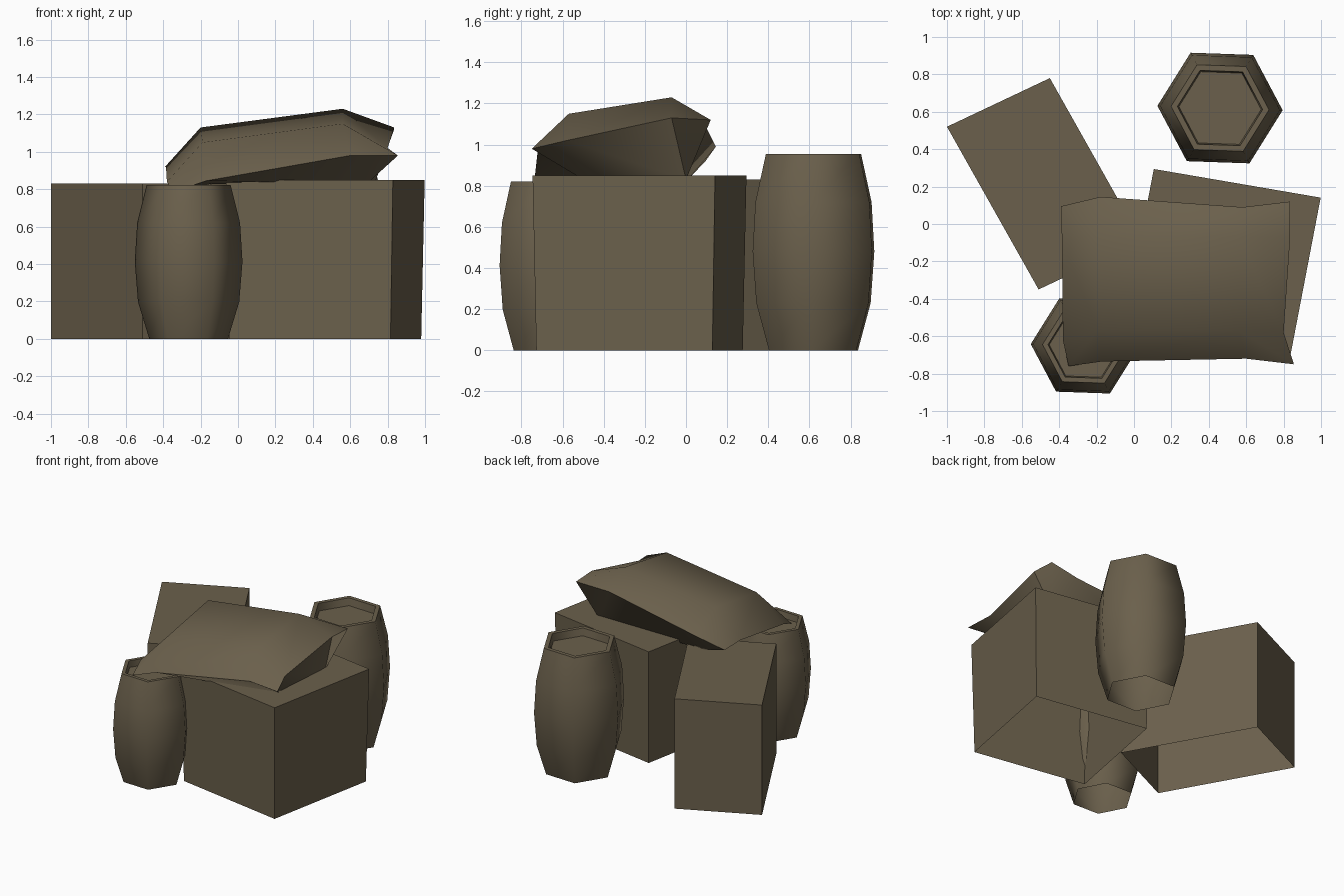
import bpy
import bmesh
import math
from mathutils import Matrix, Vector

if "Cube" in bpy.data.objects:
    bpy.data.objects.remove(bpy.data.objects["Cube"], do_unlink=True)

# One drab brown for everything
drab = bpy.data.materials.new("drab_brown")
drab.use_nodes = True
colour = (0.146, 0.117, 0.072, 1)
drab.diffuse_color = colour
shader = drab.node_tree.nodes["Principled BSDF"]
shader.inputs["Base Color"].default_value = colour
shader.inputs["Roughness"].default_value = 0.9


def finish(name, bm, smooth_angle=None):
    bmesh.ops.recalc_face_normals(bm, faces=bm.faces[:])
    mesh = bpy.data.meshes.new(name)
    bm.to_mesh(mesh)
    bm.free()
    mesh.materials.append(drab)
    obj = bpy.data.objects.new(name, mesh)
    bpy.context.collection.objects.link(obj)
    if smooth_angle:
        bpy.ops.object.select_all(action="DESELECT")
        obj.select_set(True)
        bpy.context.view_layer.objects.active = obj
        bpy.ops.object.shade_smooth_by_angle(angle=math.radians(smooth_angle))
    return obj


def crate(name, centre, side_a, side_b, height, taper=1.0):
    """Bottomless box spanned by two ground edges, narrowed at its foot by taper."""
    bm = bmesh.new()
    bmesh.ops.create_cube(bm, size=1)
    base = [f for f in bm.faces if f.calc_center_median().z < -0.4]
    bmesh.ops.delete(bm, geom=base, context="FACES_ONLY")
    for v in bm.verts:
        scale = taper if v.co.z < 0 else 1.0
        flat = Vector(centre) + scale * (v.co.x * Vector(side_a) + v.co.y * Vector(side_b))
        v.co = (*flat, (v.co.z + 0.5) * height)
    return finish(name, bm)


def barrel(name, centre, scale, sides=6):
    """Bulging hexagonal barrel with a sunken lid and no base."""
    profile = [(0.245, 0), (0.315, 0.23), (0.335, 0.48), (0.32, 0.72),
               (0.262, 0.955), (0.228, 0.955), (0.22, 0.90)]
    bm = bmesh.new()
    rings = []
    for radius, z in profile:
        ring = []
        for i in range(sides):
            a = math.tau * i / sides - math.radians(2)
            ring.append(bm.verts.new((radius * math.cos(a), radius * math.sin(a), z)))
        rings.append(ring)
    for low, high in zip(rings, rings[1:]):
        for i in range(sides):
            j = (i + 1) % sides
            bm.faces.new((low[i], low[j], high[j], high[i]))
    bm.faces.new(rings[-1])
    bm.transform(Matrix.Translation((*centre, 0)) @ Matrix.Scale(scale, 4))
    return finish(name, bm, 65)


def sack(name, seam, top, bottom):
    """Pillow: a twelve-point seam joined to a top panel and a bottom panel."""
    bm = bmesh.new()
    rim = [bm.verts.new(p) for p in seam]
    for panel in (top, bottom):
        mid = [bm.verts.new(p) for p in panel]
        bm.faces.new(mid)
        for i in range(4):
            k = 3 * i
            bm.faces.new((rim[k], rim[k + 1], mid[i], rim[k - 1]))
            bm.faces.new((rim[k + 1], rim[k + 2], mid[(i + 1) % 4], mid[i]))
    return finish(name, bm, 50)


# Two crates set at angles to each other
crate("large_crate", (0.467, -0.226), (0.892, -0.153), (0.17, 0.887), 0.85, 0.965)
crate("long_crate", (-0.48, 0.215), (0.55, 0.26), (-0.49, 0.87), 0.83)

# Two barrels of the same make
barrel("back_barrel", (0.46, 0.62), 1.0)
barrel("front_barrel", (-0.264, -0.652), 0.86)

# Sack slumped over the crates, its front right corner sunk into a barrel
sack("sack",
     seam=[(-0.35, -0.76, 0.785), (-0.17, -0.735, 0.845), (0.6, -0.72, 0.98),
           (0.855, -0.75, 0.98), (0.8, -0.58, 1.02), (0.835, -0.07, 1.13),
           (0.835, 0.12, 1.12), (0.58, 0.09, 1.1), (-0.18, 0.145, 0.99),
           (-0.39, 0.095, 0.92), (-0.385, -0.1, 0.92), (-0.38, -0.62, 0.84)],
     top=[(-0.19, -0.57, 1.05), (0.56, -0.57, 1.15),
          (0.56, -0.07, 1.23), (-0.2, -0.07, 1.13)],
     bottom=[(-0.14, -0.48, 0.83), (0.69, -0.5, 0.83),
             (0.73, 0, 0.83), (-0.14, 0, 0.82)])
